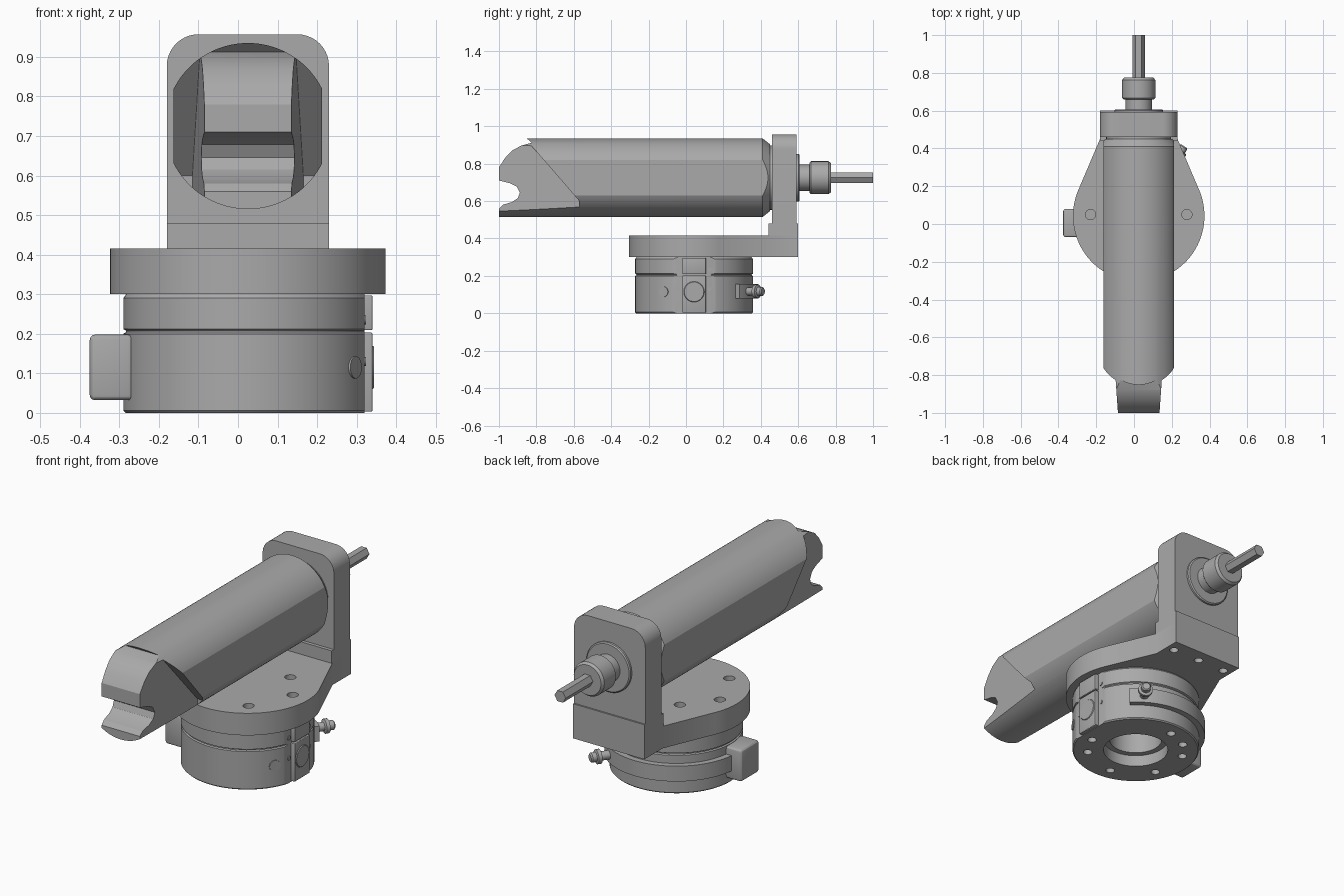
import bpy, bmesh
from math import sin, cos, pi, radians
from mathutils import Vector, Matrix

if "Cube" in bpy.data.objects:
    bpy.data.objects.remove(bpy.data.objects["Cube"])

CX, CY, TZ = 0.025, 0.043, 0.725    # base centre and tube height
UP, BACK = (0, 0, 1), (0, 1, 0)

metal = bpy.data.materials.new("plain grey metal")
metal.use_nodes = True
metal.diffuse_color = (0.4, 0.4, 0.4, 1)
metal.node_tree.nodes["Principled BSDF"].inputs["Base Color"].default_value = (0.4, 0.4, 0.4, 1)


def make(name, bm):
    bmesh.ops.recalc_face_normals(bm, faces=bm.faces)
    mesh = bpy.data.meshes.new(name)
    bm.to_mesh(mesh)
    bm.free()
    mesh.materials.append(metal)
    ob = bpy.data.objects.new(name, mesh)
    bpy.context.collection.objects.link(ob)
    return ob


def lathe(name, profile, origin, direction, segs=64):
    """Stack rings of (radius, height) along a direction and cap both ends."""
    bm = bmesh.new()
    rings = [[bm.verts.new((r * cos(2 * pi * i / segs), r * sin(2 * pi * i / segs), h))
              for i in range(segs)] for r, h in profile]
    for a, b in zip(rings, rings[1:]):
        for i in range(segs):
            j = (i + 1) % segs
            bm.faces.new((a[i], a[j], b[j], b[i]))
    bm.faces.new(rings[0])
    bm.faces.new(rings[-1])
    turn = Vector(direction).to_track_quat('Z', 'Y').to_matrix().to_4x4()
    bm.transform(Matrix.Translation(origin) @ turn)
    return make(name, bm)


def prism(name, points, axis, lo, hi, bevel=0):
    """Extrude a 2D outline along the x, y or z axis."""
    def place(p, d):
        return {'x': (d, p[0], p[1]), 'y': (p[0], d, p[1]), 'z': (p[0], p[1], d)}[axis]
    bm = bmesh.new()
    a = [bm.verts.new(place(p, lo)) for p in points]
    b = [bm.verts.new(place(p, hi)) for p in points]
    bm.faces.new(a)
    bm.faces.new(b)
    for i in range(len(a)):
        j = (i + 1) % len(a)
        bm.faces.new((a[i], a[j], b[j], b[i]))
    if bevel:
        bmesh.ops.recalc_face_normals(bm, faces=bm.faces)
        bmesh.ops.bevel(bm, geom=bm.edges[:], offset=bevel, segments=3,
                        profile=0.5, affect='EDGES')
    return make(name, bm)


def box(name, x0, x1, y0, y1, z0, z1, bevel=0):
    return prism(name, [(x0, y0), (x1, y0), (x1, y1), (x0, y1)], 'z', z0, z1, bevel)


def arc(r, start, end, steps, cx=CX, cy=CY):
    angles = [radians(start + (end - start) * i / steps) for i in range(steps + 1)]
    return [(cx + r * cos(t), cy + r * sin(t)) for t in angles]


def cut(target, cutter, op='DIFFERENCE'):
    mod = target.modifiers.new("cut", 'BOOLEAN')
    mod.operation, mod.solver, mod.object = op, 'EXACT', cutter
    bpy.context.view_layer.objects.active = target
    bpy.ops.object.modifier_apply(modifier=mod.name)
    bpy.data.objects.remove(cutter)


def drill(target, x, y, z, r, depth):
    cut(target, lathe("drill", [(r, -0.05), (r, depth)], (x, y, z), UP, 24))


# Turned base with a groove, a flat side, a stepped bore and bolt holes
base = lathe("base", [(0.309, 0), (0.315, 0.006), (0.315, 0.2), (0.308, 0.204), (0.308, 0.208),
                      (0.315, 0.212), (0.315, 0.29), (0.308, 0.3)], (CX, CY, 0), UP, 96)
cut(base, box("flat", 0.32, 0.5, -0.2, 0.3, -0.1, 0.4))
cut(base, lathe("bore", [(0.16, -0.1), (0.16, 0.06), (0.13, 0.06), (0.13, 0.26)],
                (CX, CY, 0), UP))
for a in (-45, -15, 97, 127, 155, 206, 262):
    t = radians(a)
    drill(base, CX + 0.24 * cos(t), CY + 0.24 * sin(t), 0, 0.022, 0.05)

# Connector panel, ports and screws on the flat side
for name, z0, z1 in (("lower_panel", 0.003, 0.203), ("upper_panel", 0.209, 0.297)):
    box(name, 0.28, 0.34, CY - 0.063, CY + 0.063, z0, z1, 0.004)
lathe("panel_port", [(0.055, 0), (0.052, 0.004)], (0.34, CY, 0.115), (1, 0, 0), 48)
t = radians(-31)
lathe("side_port", [(0.028, -0.01), (0.028, 0.004)],
      (CX + 0.315 * cos(t), CY + 0.315 * sin(t), 0.115), (cos(t), sin(t), 0), 32)
for side in (-1, 1):
    for z in (0.13, 0.235):
        lathe("panel_screw", [(0.011, 0), (0.011, 0.005)],
              (0.319, CY + side * 0.083, z), (1, 0, 0), 16)

# Clamp band round the back, its block and its thumb screw
prism("clamp_band", arc(0.345, 45, 182, 48) + arc(0.305, 182, 45, 48), 'z', 0.078, 0.158)
box("clamp_block", -0.375, -0.265, -0.07, 0.08, 0.032, 0.198, 0.014)
t = radians(57)
lathe("thumb_screw", [(0.022, 0), (0.022, 0.045), (0.036, 0.05), (0.036, 0.068),
                      (0.024, 0.072), (0.024, 0.094), (0.018, 0.1)],
      (CX + 0.34 * cos(t), CY + 0.34 * sin(t), 0.117), (cos(t), sin(t), 0), 24)

# Mounting plate tapering to the bracket
plate = prism("mounting_plate", arc(0.348, 157, 383, 96)
              + [(0.23, 0.45), (0.23, 0.6), (-0.18, 0.6), (-0.18, 0.45)], 'z', 0.3, 0.415)
for side in (-1, 1):
    for dx, y in ((0.255, 0.05), (0.133, 0.205), (0.155, -0.17)):
        drill(plate, CX + side * dx, y, 0.3, 0.027, 0.2)
for dx in (-0.16, 0, 0.16):
    drill(plate, CX + dx, 0.53, 0.3, 0.022, 0.05)

# Upright bracket with rounded top corners
box("bracket_foot", -0.18, 0.23, 0.442, 0.6, 0.415, 0.48)
prism("bracket", [(-0.18, 0.48), (0.23, 0.48)] + arc(0.08, 0, 90, 10, 0.15, 0.877)
      + arc(0.08, 90, 180, 10, -0.1, 0.877), 'y', 0.46, 0.592)

# Tube with flattened sides and chamfered rear
tube = lathe("tube", [(0.21, -1.05), (0.21, 0.41), (0.178, 0.45)], (CX, 0, TZ), BACK, 96)
cut(tube, box("flats", CX - 0.1875, CX + 0.1875, -1.2, 0.6, 0.4, 1.1), 'INTERSECT')

# Nose sides stepped in along a diagonal, with a slight draft
for side in (-1, 1):
    cutter = prism("nose_side", [(-1.1, 0.96), (-0.882, 0.96), (-0.83, 0.9), (-0.57, 0.6),
                                 (-0.57, 0.4), (-1.1, 0.4)], 'x', CX, CX + side * 0.3)
    for v in cutter.data.vertices:
        if abs(v.co.x - CX) < 0.01:
            v.co.x = CX + side * (0.11 + 0.07 * (v.co.y + 1))
    cut(tube, cutter)

# Rounded nose front with a hooked notch
nose = [(-1.1, 0.96), (-0.88, 0.96), (-0.825, 0.912), (-0.88, 0.897), (-0.93, 0.87),
        (-0.968, 0.83), (-1, 0.78), (-1, 0.71), (-0.94, 0.695), (-0.905, 0.678),
        (-0.888, 0.645), (-0.9, 0.615), (-0.93, 0.595), (-0.98, 0.58), (-1, 0.56),
        (-1, 0.4), (-1.1, 0.4)]
cut(tube, prism("nose_front", nose, 'x', -0.4, 0.4))

# Neck, rear flange, drive collar and shaft
lathe("tube_neck", [(0.172, 0.44), (0.172, 0.47)], (CX, 0, TZ), BACK)
lathe("rear_flange", [(0.128, 0.58), (0.128, 0.602), (0.122, 0.607)], (CX, 0, TZ), BACK)
lathe("drive_collar", [(0.07, 0.6), (0.07, 0.66), (0.081, 0.66), (0.088, 0.667),
                       (0.088, 0.762), (0.078, 0.775)], (CX, 0, TZ), BACK)
lathe("drive_shaft", [(0.032, 0.76), (0.032, 1)], (CX, 0, TZ), BACK, 6)

# Smooth curved surfaces, keeping edges sharp
bpy.ops.object.select_all(action='DESELECT')
for ob in bpy.context.collection.objects:
    if ob.type == 'MESH' and metal.name in ob.data.materials:
        ob.select_set(True)
        bpy.context.view_layer.objects.active = ob
bpy.ops.object.shade_smooth_by_angle(angle=radians(25))
